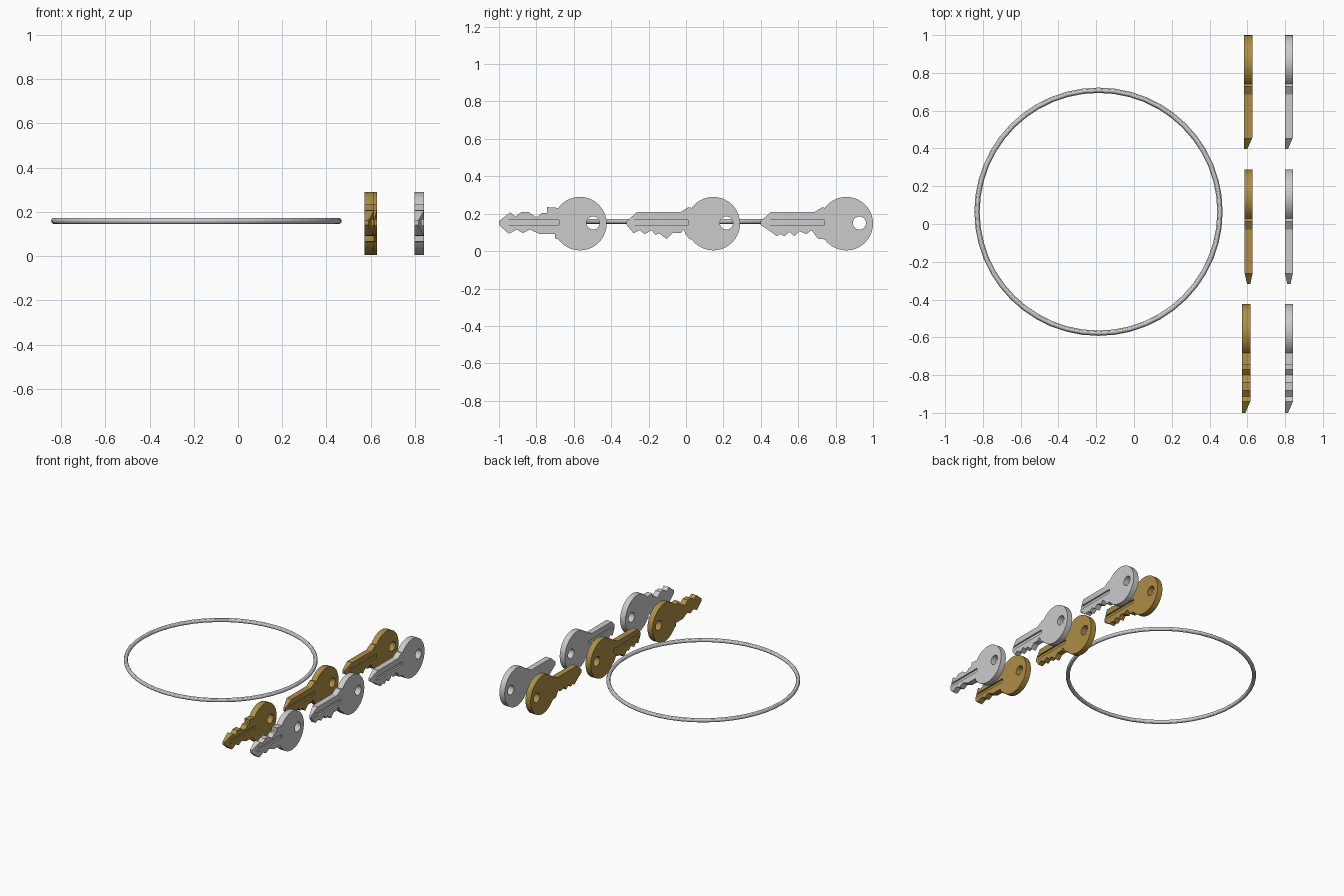
import bpy, bmesh, math
from mathutils import Matrix

if "Cube" in bpy.data.objects:
    bpy.data.objects.remove(bpy.data.objects["Cube"])

HEAD_R, MID_Z, THICK = 0.143, 0.15, 0.043


def finish(bm, name):
    bmesh.ops.recalc_face_normals(bm, faces=bm.faces)
    me = bpy.data.meshes.new(name)
    bm.to_mesh(me)
    bm.free()
    ob = bpy.data.objects.new(name, me)
    bpy.context.collection.objects.link(ob)
    return ob


def prism(name, pts, vec):
    bm = bmesh.new()
    f = bm.faces.new([bm.verts.new(p) for p in pts])
    r = bmesh.ops.extrude_face_region(bm, geom=[f])
    bmesh.ops.translate(bm, vec=vec, verts=[v for v in r["geom"] if isinstance(v, bmesh.types.BMVert)])
    return finish(bm, name)


def smooth(ob):
    bpy.ops.object.select_all(action='DESELECT')
    bpy.context.view_layer.objects.active = ob
    ob.select_set(True)
    bpy.ops.object.shade_smooth_by_angle(angle=math.radians(30))


def cut(ob, cutter):
    m = ob.modifiers.new("cut", 'BOOLEAN')
    m.operation, m.solver, m.object = 'DIFFERENCE', 'EXACT', cutter
    bpy.context.view_layer.objects.active = ob
    bpy.ops.object.modifier_apply(modifier=m.name)
    bpy.data.objects.remove(cutter)


def make_key(name, top, bottom, head, groove_len, sides):
    """Key in the yz plane with its tip at y = 0, centred on x = 0."""
    h = THICK / 2
    arc = [math.radians(-144 + 288 * i / 32) for i in range(33)]
    outline = bottom + [(head + HEAD_R * math.cos(a), MID_Z - 0.003 + HEAD_R * math.sin(a)) for a in arc] + top[::-1]
    key = prism(name, [(-h, y, z) for y, z in outline], (THICK, 0, 0))
    # ring hole
    bm = bmesh.new()
    bmesh.ops.create_cone(bm, cap_ends=True, segments=24, radius1=0.035, radius2=0.035, depth=0.2,
                          matrix=Matrix.Translation((0, head + 0.07, MID_Z)) @ Matrix.Rotation(math.pi / 2, 4, 'Y'))
    cut(key, finish(bm, "hole_cutter"))
    # bevelled tip and lengthwise groove
    depth = 0.026 if len(sides) == 1 else 0.013
    for s in sides:
        tip = [(s * (h - depth), 0), (s * h, 0.06), (s * 0.1, 0.06), (s * 0.1, -0.1),
               (s * (h - depth * 2.667), -0.1)]
        cut(key, prism("tip_cutter", [(x, y, -0.1) for x, y in tip], (0, 0, 0.6)))
        groove = [(s * (h - 0.012), 0.139), (s * 0.1, 0.139), (s * 0.1, 0.166), (s * (h - 0.012), 0.166)]
        cut(key, prism("groove_cutter", [(x, -0.1, z) for x, z in groove], (0, groove_len + 0.1, 0)))
    return key


# blade profiles: top edge, bottom edge, head centre, groove length, grooved sides, tip y, brass x
straight_top = [(0, .16), (.055, .208), (.288, .208), (.331, .235)]
designs = {
    "double_cut_key": (
        [(0, .16), (.06, .207), (.088, .185), (.118, .208), (.16, .208), (.2, .18), (.23, .205),
         (.257, .205), (.257, .235)],
        [(0, .14), (.053, .093), (.096, .115), (.128, .096), (.166, .115), (.219, .091), (.3, .091), (.3, .067)],
        .433, .32, (1,), -1.0, .594),
    "deep_cut_key": (
        straight_top,
        [(0, .14), (.037, .096), (.07, .112), (.096, .091), (.134, .112), (.155, .086), (.176, .096),
         (.214, .064), (.246, .096), (.289, .096), (.305, .115), (.316, .091), (.337, .064)],
        .464, .33, (1, -1), -.318, .607),
    "shallow_cut_key": (
        straight_top,
        [(0, .14), (.043, .112), (.086, .08), (.107, .091), (.128, .08), (.155, .102), (.182, .08),
         (.209, .107), (.246, .091), (.273, .112), (.289, .091), (.305, .067)],
        .459, .342, (1,), .398, .605),
}

brass = bpy.data.materials.new("brass")
brass.diffuse_color = (0.42, 0.27, 0.06, 1)
brass.use_nodes = True
brass.node_tree.nodes["Principled BSDF"].inputs["Base Color"].default_value = brass.diffuse_color

for name, (top, bottom, head, groove_len, sides, y, brass_x) in designs.items():
    steel_key = make_key("steel_" + name, top, bottom, head, groove_len, sides)
    smooth(steel_key)
    brass_key = steel_key.copy()
    brass_key.data = steel_key.data.copy()
    brass_key.name = "brass_" + name
    brass_key.data.materials.append(brass)
    bpy.context.collection.objects.link(brass_key)
    steel_key.location = (.82, y, 0)
    brass_key.location = (brass_x, y, 0)

# large key ring
bpy.ops.mesh.primitive_torus_add(major_segments=48, minor_segments=12, major_radius=.643, minor_radius=.014,
                                 location=(-.188, .065, .159))
ring = bpy.context.object
ring.name = "key_ring"
smooth(ring)
